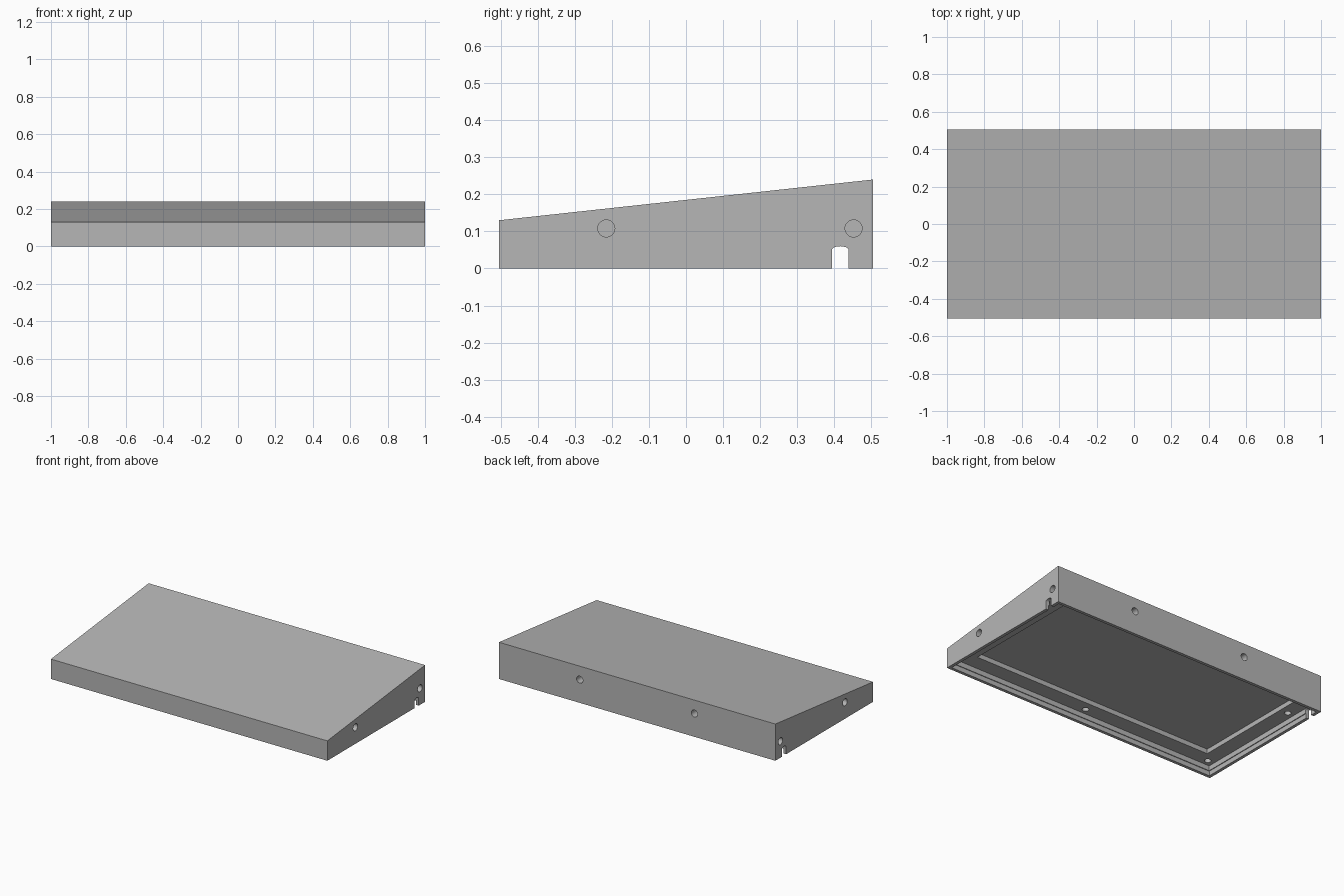
import bpy, bmesh, math
from mathutils import Matrix, Vector

if "Cube" in bpy.data.objects:
    bpy.data.objects.remove(bpy.data.objects["Cube"], do_unlink=True)

HALF_Y, LEDGE_Z, CEILING_Z = 0.505, 0.062, 0.092

grey = bpy.data.materials.new("plain grey")
grey.use_nodes = True
colour = (0.47, 0.47, 0.47, 1)
grey.diffuse_color = colour
grey.node_tree.nodes["Principled BSDF"].inputs["Base Color"].default_value = colour


def new_object(name, bm):
    bmesh.ops.recalc_face_normals(bm, faces=bm.faces)
    mesh = bpy.data.meshes.new(name)
    bm.to_mesh(mesh)
    bm.free()
    mesh.materials.append(grey)
    obj = bpy.data.objects.new(name, mesh)
    bpy.context.collection.objects.link(obj)
    return obj


def side_prism(name, profile, half_width):
    """Extrude a (y, z) profile along x."""
    bm = bmesh.new()
    face = bm.faces.new([bm.verts.new((-half_width, y, z)) for y, z in profile])
    out = bmesh.ops.extrude_face_region(bm, geom=[face])
    verts = [v for v in out["geom"] if isinstance(v, bmesh.types.BMVert)]
    bmesh.ops.translate(bm, verts=verts, vec=(2 * half_width, 0, 0))
    return new_object(name, bm)


def box(name, half_width, y0, y1, z0, z1):
    return side_prism(name, [(y0, z0), (y1, z0), (y1, z1), (y0, z1)], half_width)


def add_hole(bm, centre, axis, radius, depth):
    """Blind hole reaching equally to both sides of the given surface point."""
    turn = Vector((0, 0, 1)).rotation_difference(Vector(axis)).to_matrix().to_4x4()
    bmesh.ops.create_cone(bm, cap_ends=True, segments=32, radius1=radius,
                          radius2=radius, depth=2 * depth,
                          matrix=Matrix.Translation(centre) @ turn)


# Sloping solid body
body = side_prism("wedge_base", [(-HALF_Y, 0), (HALF_Y, 0), (HALF_Y, 0.24),
                                 (-HALF_Y, 0.13)], 1.0)

# Stepped recess in the underside
cutters = [
    box("lip_cutter", 0.98, -0.485, 0.485, -0.05, 0.03),
    box("ledge_cutter", 0.975, -0.48, 0.48, -0.05, LEDGE_Z),
    box("ceiling_cutter", 0.874, -0.378, 0.48, -0.05, CEILING_Z),
]

# Arched cable notch through both side walls
arch = [(0.416 + 0.0225 * math.cos(a), 0.05 + 0.01 * math.sin(a))
        for a in (math.pi * i / 10 for i in range(11))]
cutters.append(side_prism("notch_cutter", [(0.3935, -0.05), (0.4385, -0.05)] + arch, 1.1))

# Blind holes in the sides, back and ledge
bm = bmesh.new()
for side in (-1, 1):
    for y in (-0.215, 0.452):
        add_hole(bm, (side, y, 0.108), (1, 0, 0), 0.023, 0.07)
    add_hole(bm, (side * 0.415, HALF_Y, 0.152), (0, 1, 0), 0.023, 0.07)
    for y in (-0.44, 0.285):
        add_hole(bm, (side * 0.93, y, LEDGE_Z), (0, 0, 1), 0.02, 0.045)
add_hole(bm, (0, -0.44, LEDGE_Z), (0, 0, 1), 0.02, 0.045)
cutters.append(new_object("hole_cutter", bm))

for cutter in cutters:
    cut = body.modifiers.new(cutter.name, "BOOLEAN")
    cut.operation, cut.solver, cut.object = "DIFFERENCE", "EXACT", cutter

# Bake the cuts and remove the cutters
bpy.context.view_layer.update()
graph = bpy.context.evaluated_depsgraph_get()
finished = bpy.data.meshes.new_from_object(body.evaluated_get(graph))
body.modifiers.clear()
body.data = finished
for cutter in cutters:
    bpy.data.objects.remove(cutter, do_unlink=True)

# Smooth hole walls, sharp edges
bpy.ops.object.select_all(action="DESELECT")
body.select_set(True)
bpy.context.view_layer.objects.active = body
bpy.ops.object.shade_smooth_by_angle(angle=math.radians(30))
